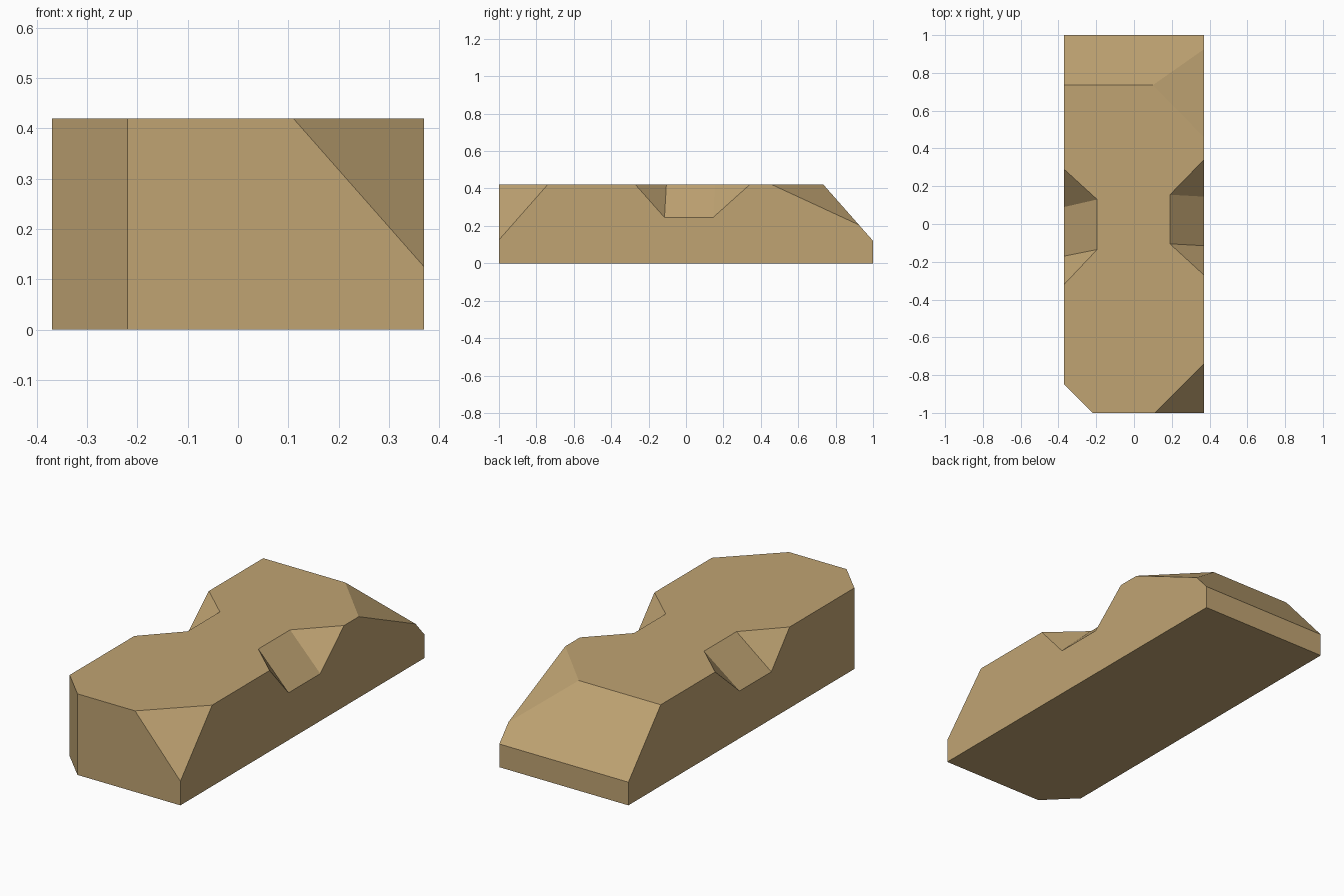
import bpy, bmesh
from mathutils import Vector

if "Cube" in bpy.data.objects:
    bpy.data.objects.remove(bpy.data.objects["Cube"])

HX, HY, H = 0.37, 1.0, 0.42


def box(lo, hi):
    bm = bmesh.new()
    bmesh.ops.create_cube(bm, size=1)
    for v in bm.verts:
        v.co = [hi[i] if v.co[i] > 0 else lo[i] for i in range(3)]
    return bm


def slice_off(bm, a, b, c, keep):
    """Cut along the plane through a, b, c and keep the side holding point keep."""
    a, b, c = Vector(a), Vector(b), Vector(c)
    n = (b - a).cross(c - a).normalized()
    if n.dot(Vector(keep) - a) > 0:
        n = -n
    geom = bm.verts[:] + bm.edges[:] + bm.faces[:]
    cut = bmesh.ops.bisect_plane(bm, geom=geom, dist=1e-5, plane_co=a,
                                 plane_no=n, clear_outer=True)["geom_cut"]
    edges = [e for e in cut if isinstance(e, bmesh.types.BMEdge)]
    bmesh.ops.edgeloop_fill(bm, edges=edges)
    bmesh.ops.recalc_face_normals(bm, faces=bm.faces[:])


def make_object(name, bm, mat):
    me = bpy.data.meshes.new(name)
    bm.to_mesh(me)
    bm.free()
    me.materials.append(mat)
    ob = bpy.data.objects.new(name, me)
    bpy.context.collection.objects.link(ob)
    return ob


tan = bpy.data.materials.new("sandstone tan")
tan.diffuse_color = (0.527, 0.371, 0.171, 1)
tan.use_nodes = True
tan.node_tree.nodes["Principled BSDF"].inputs["Base Color"].default_value = tan.diffuse_color

# Stone block with chipped corners
bm = box((-HX, -HY, 0), (HX, HY, H))
for plane in (
    ((-HX, -0.85, 0), (-0.22, -HY, 0), (-0.22, -HY, H)),        # front left upright chamfer
    ((0.11, -HY, H), (HX, -0.74, H), (HX, -HY, 0.125)),         # front right top corner
    ((-HX, 0.735, H), (HX, 0.735, H), (HX, HY, 0.12)),          # sloped back end
    ((0.10, 0.735, H), (HX, 0.46, H), (HX, 0.925, 0.205)),      # back right top corner
):
    slice_off(bm, *plane, keep=(0, 0, 0.1))
block = make_object("stone_block", bm, tan)

# Side notches: inner x, then front and back y at inner top, outer top and outer bottom
NOTCH_Z = 0.245
for name, side, xi, front, back in (
    ("right_notch", 1, 0.19, (-0.105, -0.27, -0.115), (0.155, 0.34, 0.145)),
    ("left_notch", -1, -0.195, (-0.135, -0.32, -0.17), (0.13, 0.29, 0.09)),
):
    xo = side * HX
    bm = box((-2, -2, -2), (2, 2, 2))
    outside = (side, 0, 1)
    slice_off(bm, (xi, front[0], H), (xi, back[0], H), (xo, front[2], NOTCH_Z), outside)
    for y in (front, back):
        slice_off(bm, (xi, y[0], H), (xo, y[1], H), (xo, y[2], NOTCH_Z), outside)
    cutter = make_object(name + "_cutter", bm, tan)
    cutter.hide_render = True
    mod = block.modifiers.new(name, 'BOOLEAN')
    mod.operation, mod.solver, mod.object = 'DIFFERENCE', 'EXACT', cutter
